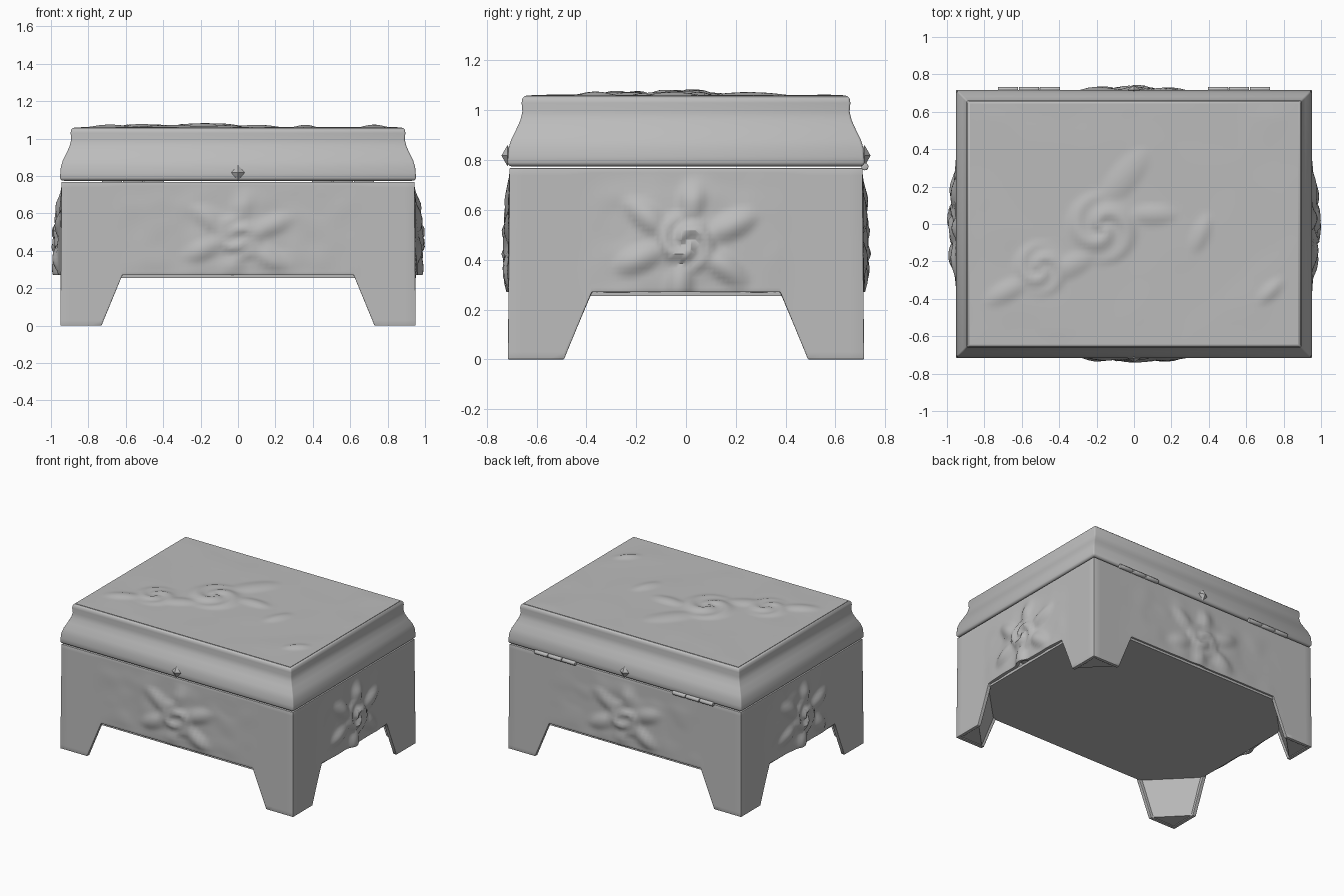
import bpy, bmesh, math
from mathutils import Vector, noise

if "Cube" in bpy.data.objects:
    bpy.data.objects.remove(bpy.data.objects["Cube"], do_unlink=True)

HX, HY = 0.95, 0.715        # half width and half depth
BODY_TOP, APRON = 0.768, 0.27

metal = bpy.data.materials.new("plain grey")
metal.use_nodes = True
metal.diffuse_color = (0.5, 0.5, 0.5, 1)
metal.node_tree.nodes["Principled BSDF"].inputs["Base Color"].default_value = (0.5, 0.5, 0.5, 1)


def finish(name, bm, thickness=0, bevel=0, angle=50):
    bmesh.ops.remove_doubles(bm, verts=bm.verts, dist=1e-4)
    bmesh.ops.recalc_face_normals(bm, faces=bm.faces)
    me = bpy.data.meshes.new(name)
    bm.to_mesh(me)
    bm.free()
    ob = bpy.data.objects.new(name, me)
    bpy.context.collection.objects.link(ob)
    me.materials.append(metal)
    bpy.ops.object.select_all(action="DESELECT")
    ob.select_set(True)
    bpy.context.view_layer.objects.active = ob
    if thickness:
        mod = ob.modifiers.new("shell", "SOLIDIFY")
        mod.thickness, mod.offset = thickness, -1
        bpy.ops.object.modifier_apply(modifier=mod.name)
    if bevel:
        mod = ob.modifiers.new("soft edges", "BEVEL")
        mod.width, mod.segments = bevel, 2
        mod.limit_method, mod.angle_limit = "ANGLE", math.radians(60)
        bpy.ops.object.modifier_apply(modifier=mod.name)
    bpy.ops.object.shade_smooth_by_angle(angle=math.radians(angle))
    return ob


def steps(a, b, n):
    return [a + (b - a) * i / n for i in range(n + 1)]


def grid(bm, points):
    rows = [[bm.verts.new(p) for p in row] for row in points]
    for a, b in zip(rows, rows[1:]):
        for i in range(len(a) - 1):
            bm.faces.new((a[i], a[i + 1], b[i + 1], b[i]))


# Relief shapes: a swirling rose, leaf mounds and rough foliage
def rose(u, v, r):
    d = math.hypot(u, v) / r
    if d >= 1:
        return 0
    return (1 - d ** 4) * (0.65 + 0.35 * math.cos(2 * math.atan2(v, u) + 9 * d))


def leaf(u, v, length, width, turn):
    c, s = math.cos(turn), math.sin(turn)
    d = ((u * c + v * s) / length) ** 2 + ((v * c - u * s) / width) ** 2
    return max(0, 1 - d) ** 1.2


def rough(u, v, seed):
    return noise.noise(Vector((u * 7, v * 7, seed)))


def fade(d):
    return max(0, 1 - d * d)


def wall_relief(u, z, half, seed, side):
    v = z - 0.47
    spread = 0.42 if side else 0.68
    h = rose(u, v, 0.13)
    for k in range(6):
        a = k * math.pi / 3 + 0.4
        h = max(h, 0.7 * leaf(u - 0.2 * math.cos(a), v - 0.17 * math.sin(a), 0.12, 0.06, a))
    h += 0.4 * fade(u / spread) * max(0, rough(u, z, seed) + 0.25)
    h *= min(1, max(0, (BODY_TOP - 0.02 - z) / 0.1))
    if side:
        return 0.036 * (h + 0.35 * fade(u / spread) * fade((z - 0.35) / 0.35))
    return 0.027 * h * min(1, max(0, z - 0.24) / 0.08)


# Body: four relief walls whose lower edge is cut into tapered feet
def foot_line(u, side):
    inner, outer = (0.38, 0.49) if side else (0.62, 0.73)
    t = (abs(u) - inner) / (outer - inner)
    return APRON * (1 - min(1, max(0, t)))


bm = bmesh.new()
for k in range(4):
    side = k % 2 == 1
    half, depth = (HY, HX) if side else (HX, HY)
    inner, outer = (0.38, 0.49) if side else (0.62, 0.73)
    marks = (steps(-half, -outer, 4)[:-1] + steps(-outer, -inner, 4)[:-1]
             + steps(-inner, inner, 40) + steps(inner, outer, 4)[1:] + steps(outer, half, 4)[1:])
    turn = k * math.pi / 2
    c, s = round(math.cos(turn)), round(math.sin(turn))
    points = []
    for t in steps(0, 1, 26):
        row = []
        for u in marks:
            z0 = foot_line(u, side)
            z = z0 + (BODY_TOP - z0) * t
            lean = 0.008 * z
            n = -(depth - lean + wall_relief(u, z, half, k * 3.7, side))
            w = u * (half - lean) / half
            row.append((w * c - n * s, w * s + n * c, z))
        points.append(row)
    grid(bm, points)
finish("body_walls", bm, thickness=0.025, bevel=0.012)

# Floor panel under the box
bm = bmesh.new()
grid(bm, [[(x, y, APRON + 0.004) for x in (-HX + 0.015, HX - 0.015)] for y in (-HY + 0.015, HY - 0.015)])
finish("floor_panel", bm, thickness=0.02)

# Diagonal inner faces that fill the four feet
for sx, sy, name in ((1, -1, "front_left"), (-1, -1, "front_right"), (1, 1, "back_left"), (-1, 1, "back_right")):
    bm = bmesh.new()
    ex, ey = HX - 0.012, HY - 0.012
    for z, x, y in ((0.006, 0.735, 0.495), (APRON + 0.006, 0.625, 0.385)):
        for p in ((ex, ey), (x, ey), (ex, y)):
            bm.verts.new((p[0] * sx, p[1] * sy, z))
    bmesh.ops.convex_hull(bm, input=bm.verts)
    finish(name + "_foot_core", bm)

# Lid: moulded rim as (inset, height) pairs
profile = [(0.03, 0.774), (0.004, 0.776), (-0.002, 0.79), (0.0, 0.815), (0.003, 0.85), (0.014, 0.885),
           (0.034, 0.925), (0.05, 0.96), (0.058, 0.995), (0.055, 1.03), (0.058, 1.048), (0.068, 1.057), (0.085, 1.057)]
bm = bmesh.new()
rings = []
for d, z in profile:
    x, y = HX - d, HY - d
    rings.append([(px, py, z) for px, py in ((-x, -y), (x, -y), (x, y), (-x, y), (-x, -y))])
grid(bm, rings)
bmesh.ops.remove_doubles(bm, verts=bm.verts, dist=1e-4)
bmesh.ops.holes_fill(bm, edges=[e for e in bm.edges if e.is_boundary], sides=4)
finish("lid", bm, bevel=0.008)


# Carved lid panel with two roses and trailing leaves
def top_relief(x, y):
    h = max(rose(x + 0.17, y + 0.02, 0.2), 0.8 * rose(x + 0.5, y + 0.24, 0.15))
    for lx, ly, length, turn in ((-0.05, 0.25, 0.2, 0.9), (-0.33, -0.22, 0.16, 0.5), (0.1, 0.05, 0.14, 0),
                                 (-0.68, -0.36, 0.14, 0.5), (0.36, -0.05, 0.12, 1.2), (0.73, -0.36, 0.1, 0.8)):
        h = max(h, 0.6 * leaf(x - lx, y - ly, length, length / 2.4, turn))
    h += 0.2 * max(0, rough(x / 2, y / 2, 5))
    edge = min(0.878 - abs(x), 0.643 - abs(y))
    return 0.022 * h * min(1, edge / 0.07)


bm = bmesh.new()
grid(bm, [[(x, y, 1.06 + top_relief(x, y)) for x in steps(-0.878, 0.878, 80)] for y in steps(-0.643, 0.643, 60)])
finish("lid_panel", bm, thickness=0.006)

# Hinges on the back: three knuckles each
for sx, name in ((1, "left"), (-1, "right")):
    bm = bmesh.new()
    for i in range(3):
        made = bmesh.ops.create_cone(bm, cap_ends=True, segments=12, radius1=0.015, radius2=0.015, depth=0.108)
        for v in made["verts"]:
            x, y, z = v.co
            v.co = (sx * (0.45 + 0.112 * i) + z, HY + 0.003 + x, 0.774 + y)
    finish(name + "_hinge", bm, bevel=0.004)

# Small diamond studs at the middle of the lid, front and back
for sy, name in ((-1, "front_stud"), (1, "back_stud")):
    bm = bmesh.new()
    bmesh.ops.create_uvsphere(bm, u_segments=4, v_segments=2, radius=1)
    for v in bm.verts:
        x, y, z = v.co
        v.co = (0.036 * x, sy * (HY + 0.002) + 0.024 * y, 0.818 + 0.042 * z)
    finish(name, bm, angle=30)
